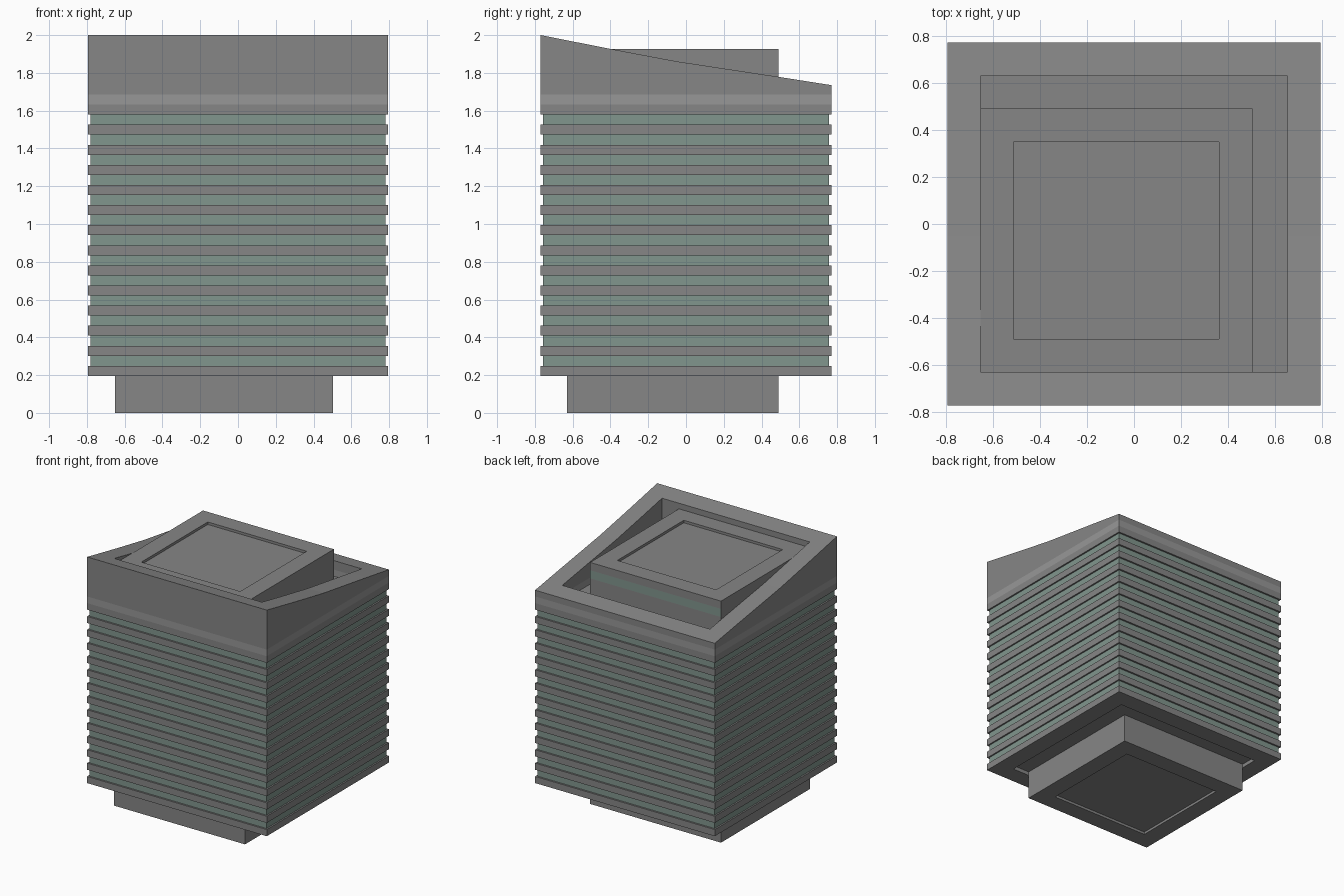
import bpy, bmesh
from mathutils import Vector

if "Cube" in bpy.data.objects:
    bpy.data.objects.remove(bpy.data.objects["Cube"])


def material(name, rgb):
    m = bpy.data.materials.new(name)
    m.diffuse_color = (*rgb, 1)
    m.use_nodes = True
    m.node_tree.nodes["Principled BSDF"].inputs["Base Color"].default_value = m.diffuse_color
    return m


GREY = material("concrete", (0.24, 0.24, 0.24))
GLASS = material("green_glass", (0.22, 0.305, 0.27))
LIGHT = material("light_band", (0.31, 0.31, 0.31))


def finish(bm, name, *mats):
    bmesh.ops.recalc_face_normals(bm, faces=bm.faces)
    me = bpy.data.meshes.new(name)
    bm.to_mesh(me)
    bm.free()
    for m in mats:
        me.materials.append(m)
    ob = bpy.data.objects.new(name, me)
    bpy.context.collection.objects.link(ob)
    return ob


def box_mesh(x0, x1, y0, y1, z0, z1):
    bm = bmesh.new()
    bmesh.ops.create_cube(bm, size=1)
    for v in bm.verts:
        v.co = Vector(((x0, x1)[v.co.x > 0], (y0, y1)[v.co.y > 0], (z0, z1)[v.co.z > 0]))
    return bm


def frame_mesh(x, y, wall, z0, z1):
    # rectangular tube with open middle
    bm = bmesh.new()
    rings = []
    for inset, z in ((0, z0), (0, z1), (wall, z1), (wall, z0)):
        rings.append([bm.verts.new((a * (x - inset), b * (y - inset), z))
                      for a, b in ((-1, -1), (1, -1), (1, 1), (-1, 1))])
    for r, s in zip(rings, rings[1:] + rings[:1]):
        for k in range(4):
            bm.faces.new((r[k], r[k - 1], s[k - 1], s[k]))
    return bm


def cut(bm, co, no):
    geom = bm.verts[:] + bm.edges[:] + bm.faces[:]
    bmesh.ops.bisect_plane(bm, geom=geom, plane_co=co, plane_no=no)


def recess(bm, up, inset, depth):
    # inset the top (up=1) or bottom (up=-1) face and sink it
    face = max(bm.faces, key=lambda f: f.calc_center_median().z * up)
    bmesh.ops.inset_region(bm, faces=[face], thickness=inset, use_even_offset=True)
    ext = bmesh.ops.extrude_discrete_faces(bm, faces=[face])["faces"][0]
    for v in ext.verts:
        v.co.z -= depth * up


X, Y, WALL = 0.793, 0.77, 0.141
FIRST, STEP, SLAB, COUNT = 0.196, 0.1064, 0.053, 14

# Floor slabs; the lowest has a sunken underside
for i in range(COUNT):
    z = FIRST + i * STEP
    bm = box_mesh(-X, X, -Y, Y, z, z + SLAB)
    if i == 0:
        recess(bm, -1, WALL, 0.03)
    finish(bm, f"floor_slab_{i + 1}", GREY)

# Glazing strips between the slabs
for i in range(COUNT - 1):
    z = FIRST + SLAB + i * STEP
    finish(box_mesh(-X + .012, X - .012, -Y + .014, Y - .014, z, z + STEP - SLAB),
           f"window_band_{i + 1}", GLASS)

# Light band at the foot of the crown
base, band = FIRST + (COUNT - 1) * STEP + SLAB, 1.685
finish(frame_mesh(X, Y, WALL, base, band), "light_band", LIGHT)

# Crown: open parapet with a gently curved sloping top
SLOPE = [(-0.77, 2.0), (-0.4, 1.927), (-0.05, 1.861), (0.49, 1.779), (0.77, 1.735)]


def slope_z(y):
    for (ya, za), (yb, zb) in zip(SLOPE, SLOPE[1:]):
        if y <= yb + 1e-5:
            return za + (zb - za) * (y - ya) / (yb - ya)
    return SLOPE[-1][1]


bm = frame_mesh(X, Y, WALL, band, 1.9)
for y, _ in SLOPE[1:-1]:
    cut(bm, (0, y, 0), (0, 1, 0))
for v in bm.verts:
    if v.co.z > 1.8:
        v.co.z = slope_z(v.co.y)
finish(bm, "crown_parapet", GREY)

# Offset core, framed at top and bottom, with a glass strip on its rear face
bm = box_mesh(-0.652, 0.503, -0.63, 0.49, 0, 1.927)
recess(bm, 1, WALL, 0.02)
recess(bm, -1, WALL, 0.02)
for z in (1.80, 1.865):
    cut(bm, (0, 0, z), (0, 0, 1))
for f in bm.faces:
    c = f.calc_center_median()
    if 1.80 < c.z < 1.865 and c.y > 0.48:
        f.material_index = 1
finish(bm, "central_core", GREY, GLASS)
